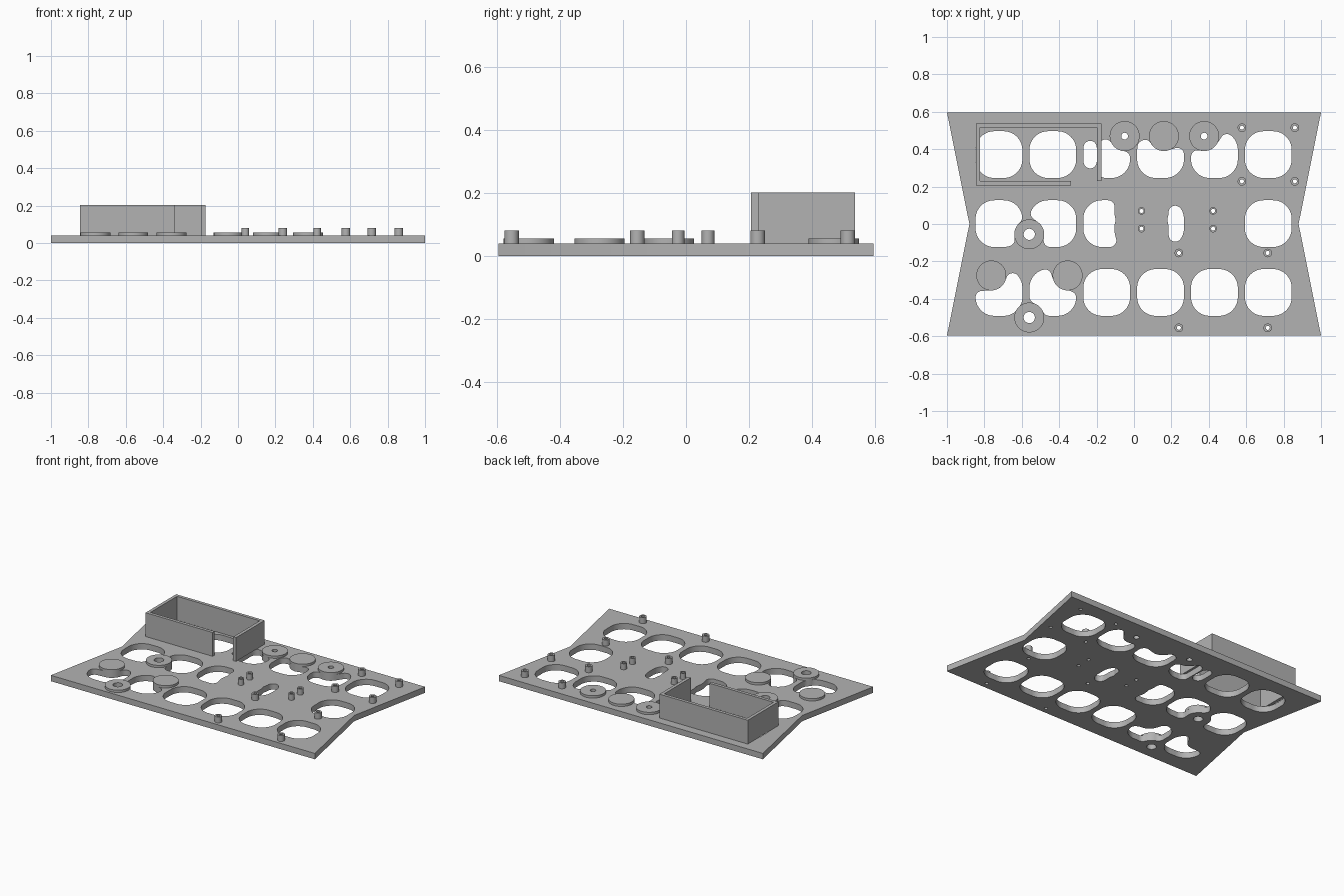
import bpy, bmesh, math

if "Cube" in bpy.data.objects:
    bpy.data.objects.remove(bpy.data.objects["Cube"])

grey = bpy.data.materials.new("plain_grey")
grey.use_nodes = True
colour = (0.45, 0.45, 0.45, 1)
grey.diffuse_color = colour
grey.node_tree.nodes["Principled BSDF"].inputs["Base Color"].default_value = colour

PLATE = 0.04      # plate thickness
ROUND = 0.035     # smallest corner radius in a window
HALF = 0.125      # half a window's width
CORNER = 0.1      # full window corner radius


def circle(x, y, r, n=32):
    return [(x + r * math.cos(2 * math.pi * i / n), y + r * math.sin(2 * math.pi * i / n))
            for i in range(n)]


def slab(name, loops, z0, z1):
    """Extrude outlines (first one outer, the others holes) between two heights."""
    curve = bpy.data.curves.new(name + "_outline", "CURVE")
    curve.dimensions = "2D"
    curve.fill_mode = "BOTH"
    curve.extrude = (z1 - z0) / 2
    for loop in loops:
        spline = curve.splines.new("POLY")
        spline.points.add(len(loop) - 1)
        for point, (x, y) in zip(spline.points, loop):
            point.co = (x, y, 0, 1)
        spline.use_cyclic_u = True
    helper = bpy.data.objects.new(name + "_outline", curve)
    bpy.context.collection.objects.link(helper)
    graph = bpy.context.evaluated_depsgraph_get()
    mesh = bpy.data.meshes.new_from_object(helper.evaluated_get(graph))
    bpy.data.objects.remove(helper)
    bm = bmesh.new()
    bm.from_mesh(mesh)
    bmesh.ops.translate(bm, verts=bm.verts, vec=(0, 0, (z0 + z1) / 2))
    bmesh.ops.remove_doubles(bm, verts=bm.verts, dist=1e-5)
    bmesh.ops.recalc_face_normals(bm, faces=bm.faces)
    bm.to_mesh(mesh)
    bm.free()
    mesh.materials.clear()
    mesh.materials.append(grey)
    for face in mesh.polygons:
        face.material_index = 0
    obj = bpy.data.objects.new(name, mesh)
    bpy.context.collection.objects.link(obj)
    bpy.ops.object.select_all(action="DESELECT")
    obj.select_set(True)
    bpy.context.view_layer.objects.active = obj
    bpy.ops.object.shade_smooth_by_angle(angle=math.radians(30))
    return obj


# Round pads: x, y, bore radius
pads = [(-0.05, 0.47, 0.018), (0.16, 0.47, 0), (0.375, 0.47, 0.018),
        (-0.56, -0.055, 0.03), (-0.56, -0.5, 0.03),
        (-0.763, -0.275, 0), (-0.355, -0.275, 0)]
PAD_R = 0.08

# Standoffs: three rectangular groups
core = [(x, y) for x in (0.04, 0.423) for y in (0.07, -0.025)]
posts = core + [(x, y) for x in (0.24, 0.715) for y in (-0.155, -0.555)]
posts += [(x, y) for x in (0.577, 0.86) for y in (0.515, 0.228)]

# Solid areas that the windows must leave
solid = [(x, y, PAD_R) for x, y, _ in pads] + [(x, y, 0.145) for x, y in core]


def window(cx, cy, pole=None, xmin=-9, xmax=9):
    """Rounded square clear of the solid areas, with its corners rounded off."""
    px, py = pole or (cx, cy)

    def clearance(x, y):
        qx, qy = abs(x - cx) - HALF + CORNER, abs(y - cy) - HALF + CORNER
        edge = CORNER - math.hypot(max(qx, 0), max(qy, 0)) - min(max(qx, qy), 0)
        gaps = [math.hypot(x - sx, y - sy) - r for sx, sy, r in solid]
        return min(edge, x - xmin, xmax - x, *gaps) - ROUND

    # shrunken outline, traced outward from the pole
    shape, rays = [], 120
    for i in range(rays):
        a = 2 * math.pi * i / rays
        c, s = math.cos(a), math.sin(a)
        d = 0.0
        for _ in range(60):
            d += max(clearance(px + d * c, py + d * s), 0)
        shape.append((px + d * c, py + d * s))
    # grow it back with round corners
    out = []
    for i, (x, y) in enumerate(shape):
        (ax, ay), (bx, by) = shape[i - 1], shape[(i + 1) % rays]
        a1 = math.atan2(ax - x, y - ay)
        a2 = math.atan2(x - bx, by - y)
        turn = (a2 - a1 + math.pi) % (2 * math.pi) - math.pi
        if turn > 0:
            steps = 1 + int(turn / 0.2)
            angles = [a1 + turn * k / steps for k in range(steps + 1)]
        else:
            angles = [a1 + turn / 2]
        out += [(x + ROUND * math.cos(t), y + ROUND * math.sin(t)) for t in angles]
    # drop points that crowd their neighbour
    clean = []
    for p in out:
        if not clean or math.dist(p, clean[-1]) > 0.002:
            clean.append(p)
    return clean


# Windows: six columns, three rows, with viewpoints for the clipped ones
columns = [-0.722 + 0.288 * i for i in range(6)]
rows = [0.371, 0.002, -0.366]
poles = {(3, 0): (0.07, 0.31), (4, 0): (0.43, 0.33), (2, 1): (-0.18, 0.0),
         (3, 1): (0.229, 0.02), (0, 2): (-0.67, -0.4), (1, 2): (-0.45, -0.4)}
holes = []
for r, cy in enumerate(rows):
    for c, cx in enumerate(columns):
        if (c, r) == (2, 0):      # split by the tray wall
            holes.append(window(cx, cy, (-0.2345, cy), xmax=-0.198))
            holes.append(window(cx, cy, (-0.1, 0.3), xmin=-0.19))
        elif (c, r) != (4, 1):    # this one is fully closed
            holes.append(window(cx, cy, poles.get((c, r))))

# Base plate with waisted ends
BORE = 0.011
outline = [(-1, -0.597), (1, -0.597), (0.88, 0), (1, 0.597), (-1, 0.597), (-0.88, 0)]
bores = [circle(x, y, r) for x, y, r in pads if r] + [circle(x, y, BORE, 16) for x, y in posts]
slab("base_plate", [outline] + holes + bores, 0, PLATE)

# Raised pads
for i, (x, y, bore) in enumerate(pads):
    loops = [circle(x, y, PAD_R, 48)] + ([circle(x, y, bore)] if bore else [])
    slab(f"round_pad_{i + 1}", loops, PLATE, 0.056)

# Hollow standoffs
for i, (x, y) in enumerate(posts):
    radius = 0.02 if (x, y) in core else 0.023
    slab(f"standoff_{i + 1}", [circle(x, y, radius, 24), circle(x, y, BORE, 16)], PLATE, 0.081)

# Open tray wall with a gap at its front right corner
L, R, F, B, T = -0.845, -0.175, 0.207, 0.538, 0.022
tray = [(L, F), (-0.337, F), (-0.337, F + T), (L + T, F + T), (L + T, B - T),
        (R - T, B - T), (R - T, F + T), (R, F + T), (R, B), (L, B)]
slab("tray_wall", [tray], PLATE, 0.203)
